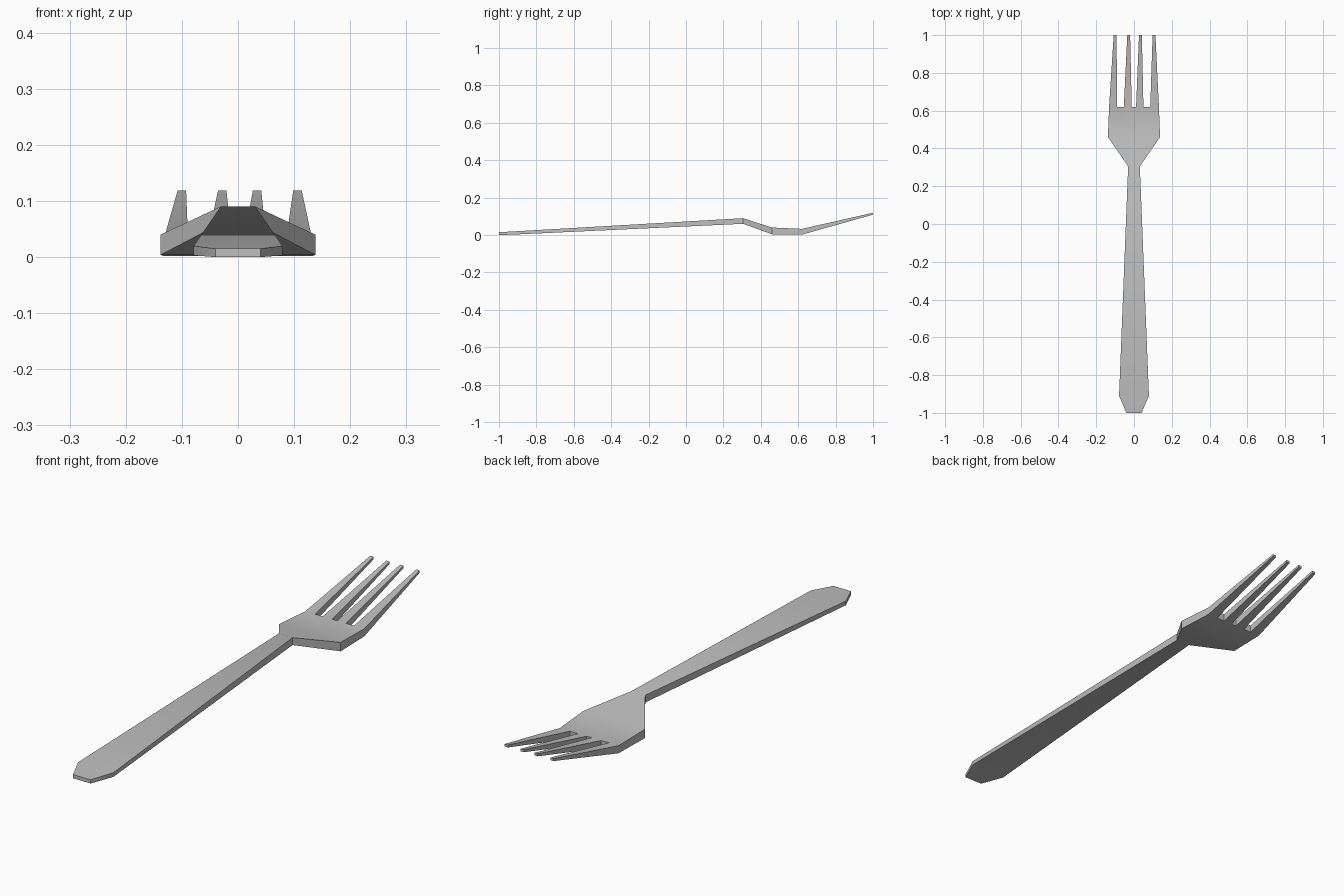
import bpy, bmesh

if "Cube" in bpy.data.objects:
    bpy.data.objects.remove(bpy.data.objects["Cube"])

steel = bpy.data.materials.new("steel grey")
steel.diffuse_color = (0.52, 0.52, 0.52, 1)
steel.use_nodes = True
steel.node_tree.nodes["Principled BSDF"].inputs["Base Color"].default_value = steel.diffuse_color

bm = bmesh.new()


def row(y, xs, bottom, top):
    """Matching bottom and top vertices across the fork at one y."""
    return [[bm.verts.new((x, y, z)) for x in xs] for z in (bottom, top)]


def bridge(a, b):
    """Top, bottom and side faces between two rows."""
    (ab, at), (bb, bt) = a, b
    bm.faces.new(at + bt[::-1])
    bm.faces.new(ab[::-1] + bb)
    bm.faces.new((ab[0], at[0], bt[0], bb[0]))
    bm.faces.new((ab[-1], bb[-1], bt[-1], at[-1]))


def cap(r, i, j):
    """End face of a row between two of its points."""
    bm.faces.new((r[0][i], r[1][i], r[1][j], r[0][j]))


# Handle, neck and bowl: y, half width, bottom, top
stations = [(-1.0, 0.04, 0.0, 0.015), (-0.91, 0.079, 0.003, 0.02),
            (0.305, 0.031, 0.06, 0.09), (0.46, 0.138, 0.004, 0.04)]
rows = [row(y, (-w, w), b, t) for y, w, b, t in stations]

# Tine roots lie along the end of the bowl: left, right, tip centre
tines = [(-0.132, -0.089, -0.1), (-0.054, -0.012, -0.028),
         (0.011, 0.05, 0.034), (0.086, 0.132, 0.106)]
roots = row(0.62, [x for t in tines for x in t[:2]], 0.002, 0.033)
rows.append(roots)
for a, b in zip(rows, rows[1:]):
    bridge(a, b)
cap(rows[0], 0, 1)

# Tapered tines, with the gaps between them closed at the roots
for i, (_, _, c) in enumerate(tines):
    tip = row(1.0, (c - 0.0075, c + 0.0075), 0.109, 0.119)
    bridge([r[2 * i:2 * i + 2] for r in roots], tip)
    cap(tip, 0, 1)
    if i:
        cap(roots, 2 * i - 1, 2 * i)

bmesh.ops.recalc_face_normals(bm, faces=bm.faces)
mesh = bpy.data.meshes.new("fork")
bm.to_mesh(mesh)
bm.free()
mesh.materials.append(steel)
fork = bpy.data.objects.new("fork", mesh)
bpy.context.collection.objects.link(fork)

# Soft bends, sharp rims
bpy.context.view_layer.objects.active = fork
fork.select_set(True)
bpy.ops.object.shade_smooth_by_angle(angle=0.52)
